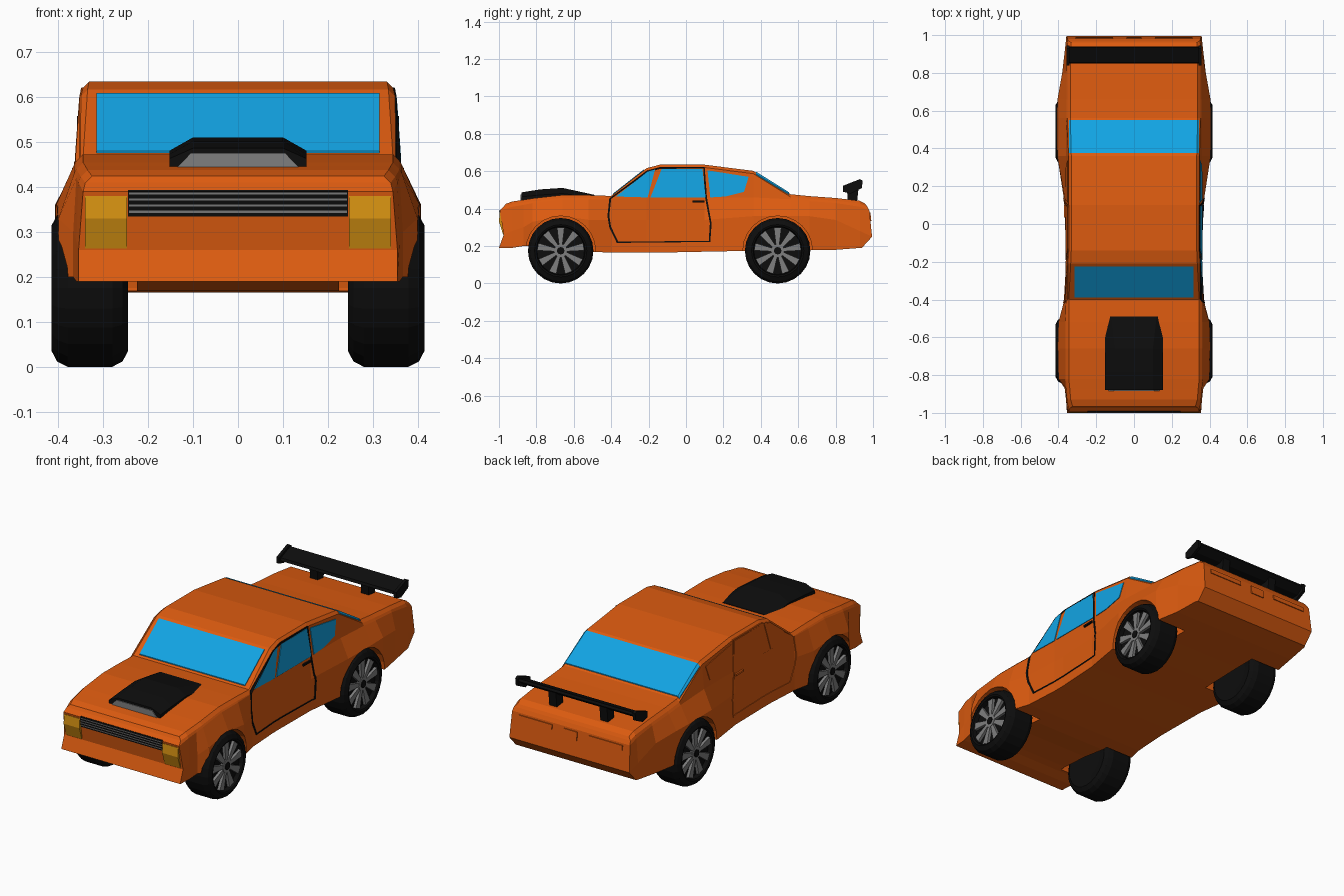
import bpy, bmesh, math
from mathutils import Matrix, Vector

if "Cube" in bpy.data.objects:
    bpy.data.objects.remove(bpy.data.objects["Cube"])


def material(name, rgb):
    m = bpy.data.materials.new(name)
    m.diffuse_color = (*rgb, 1)
    m.use_nodes = True
    m.node_tree.nodes["Principled BSDF"].inputs["Base Color"].default_value = m.diffuse_color
    return m


ORANGE = material("orange paint", (0.72, 0.105, 0.005))
BLUE = material("blue glass", (0.006, 0.37, 0.77))
BLACK = material("black rubber", (0.004, 0.004, 0.004))
GREY = material("grey metal", (0.21, 0.21, 0.21))
AMBER = material("amber lamp", (0.68, 0.29, 0.006))


def make(name, verts, faces, mat):
    bm = bmesh.new()
    vs = [bm.verts.new(v) for v in verts]
    for f in faces:
        bm.faces.new([vs[i] for i in f])
    bmesh.ops.recalc_face_normals(bm, faces=bm.faces)
    me = bpy.data.meshes.new(name)
    bm.to_mesh(me)
    bm.free()
    me.materials.append(mat)
    ob = bpy.data.objects.new(name, me)
    bpy.context.collection.objects.link(ob)
    return ob


def place(axis, a, b, c):
    """Put a 2D point (a, b) at depth c along the given axis."""
    return {"X": (c, a, b), "Y": (a, c, b), "Z": (a, b, c)}[axis]


def prism(name, pts, axis, lo, hi, mat):
    n = len(pts)
    verts = [place(axis, a, b, c) for c in (lo, hi) for a, b in pts]
    faces = [tuple(range(n)), tuple(range(n, 2 * n))]
    faces += [(i, (i + 1) % n, n + (i + 1) % n, n + i) for i in range(n)]
    return make(name, verts, faces, mat)


def ring_prism(name, pts, width, axis, lo, hi, mat):
    """Prism with a hole: a thin outline following pts."""
    n = len(pts)
    c = sum((Vector(p) for p in pts), Vector((0, 0))) / n
    inner = [Vector(p) + (c - Vector(p)).normalized() * width for p in pts]
    verts = [place(axis, a, b, d) for d in (lo, hi) for loop in (pts, inner) for a, b in loop]
    faces = []
    for i in range(n):
        j = (i + 1) % n
        for p, q in ((0, 1), (2, 3), (0, 2), (1, 3)):
            faces.append((p * n + i, p * n + j, q * n + j, q * n + i))
    return make(name, verts, faces, mat)


def rect(a0, b0, a1, b1):
    return [(a0, b0), (a1, b0), (a1, b1), (a0, b1)]


def boolean(ob, other, op):
    """Apply a boolean, then remove the other object."""
    mod = ob.modifiers.new("cut", "BOOLEAN")
    mod.object, mod.operation, mod.solver = other, op, "EXACT"
    mat = ob.data.materials[0]
    bpy.context.view_layer.update()
    me = bpy.data.meshes.new_from_object(ob.evaluated_get(bpy.context.evaluated_depsgraph_get()))
    ob.modifiers.clear()
    ob.data = me
    me.materials.clear()
    me.materials.append(mat)
    for p in me.polygons:
        p.material_index = 0
    bpy.data.objects.remove(other)


# ---- Body shell: y, bottom z, wide x, wide z, belt x, belt z, top x, top z
STATIONS = [
    (-0.985, .19, .355, .26, .345, .39, .340, .425),
    (-0.93, .19, .360, .28, .355, .41, .350, .438),
    (-0.87, .20, .367, .30, .360, .42, .355, .447),
    (-0.82, .20, .400, .33, .365, .43, .360, .455),
    (-0.66, .19, .405, .36, .365, .45, .360, .473),
    (-0.52, .17, .400, .34, .365, .45, .360, .472),
    (-0.40, .165, .368, .34, .360, .45, .360, .468),
    (-0.21, .165, .357, .34, .360, .46, .350, .617),
    (-0.14, .165, .357, .34, .360, .46, .347, .635),
    (0.10, .17, .366, .34, .360, .46, .347, .635),
    (0.36, .175, .406, .36, .360, .46, .347, .602),
    (0.56, .18, .408, .36, .360, .45, .352, .477),
    (0.66, .18, .405, .36, .360, .44, .352, .467),
    (0.80, .18, .380, .34, .358, .43, .352, .457),
    (0.93, .19, .365, .28, .355, .41, .350, .442),
    (0.975, .19, .358, .25, .352, .39, .347, .425)]
NOSE = (-1.0, -.975, -.995, -.975, -.965)
TAIL = (.94, .995, .98, .97, .96)


def shell(name):
    verts, faces = [], []
    for k, (y, zb, xw, zw, xs, zs, xt, zt) in enumerate(STATIONS):
        half = [(xw, zb), (xw, zw), (xs, zs), (xt, zt - .015), (xt - .015, zt)]
        ys = NOSE if k == 0 else TAIL if k == len(STATIONS) - 1 else (y,) * 5
        verts += [(x, yy, z) for (x, z), yy in zip(half, ys)]
        verts += [(-x, yy, z) for (x, z), yy in reversed(list(zip(half, ys)))]
    for k in range(len(STATIONS) - 1):
        a, b = k * 10, k * 10 + 10
        faces += [(a + i, a + (i + 1) % 10, b + (i + 1) % 10, b + i) for i in range(10)]
    for a in (0, len(STATIONS) * 10 - 10):
        faces += [(a + i, a + i + 1, a + 8 - i, a + 9 - i) for i in range(4)]
    return make(name, verts, faces, ORANGE)


def wrap(piece, shift=(0, 0, 0), widen=1.0):
    """Trim a piece so it lies just proud of the body surface."""
    skin = shell("skin_helper")
    skin.data.transform(Matrix.Translation(shift) @ Matrix.Diagonal((widen, 1, 1, 1)))
    boolean(piece, skin, "INTERSECT")
    return piece


body = shell("body")

# ---- Wheel wells
AXLES = {"front": -.67, "rear": .49}
for y in AXLES.values():
    for s in (1, -1):
        circle = [(y + .186 * math.cos(t * math.tau / 24), .175 + .186 * math.sin(t * math.tau / 24))
                  for t in range(24)]
        boolean(body, prism("well_cutter", circle, "X", s * .225, s * .6, ORANGE), "DIFFERENCE")

# ---- Windshield and rear window
wrap(prism("windshield", [(-.315, -.39), (.315, -.39), (.315, -.225), (-.315, -.225)],
           "Z", .43, .75, BLUE), (0, 0, .005))
wrap(prism("rear_window", rect(-.345, .375, .345, .55), "Z", .42, .75, BLUE), (0, 0, .005))

# ---- Side windows, door seam and handle (left side is all body colour)
SIDE_WINDOWS = {
    "vent_window": [(-.375, .465), (-.205, .598), (-.165, .61), (-.205, .46)],
    "door_window": [(-.19, .46), (-.13, .613), (.088, .613), (.105, .46)],
    "quarter_window": [(.13, .46), (.115, .605), (.335, .57), (.31, .49), (.21, .465)]}
DOOR = [(-.41, .455), (-.42, .36), (-.41, .30), (-.37, .217), (.13, .222), (.137, .32),
        (.112, .46), (.10, .622), (-.14, .622), (-.21, .602)]
for s, side, glass, line in ((1, "right", BLUE, BLACK), (-1, "left", ORANGE, ORANGE)):
    lo, hi = s * .31, s * .5
    for name, pts in SIDE_WINDOWS.items():
        wrap(prism(f"{side}_{name}", pts, "X", lo, hi, glass), widen=1.010)
    wrap(ring_prism(f"{side}_door_seam", DOOR, .010, "X", lo, hi, line), widen=1.008)
    wrap(prism(f"{side}_door_handle", rect(.035, .433, .10, .443), "X", lo, hi, line), widen=1.025)

# ---- Grille, bars and headlights
wrap(prism("grille", rect(-.245, .335, .245, .394), "Y", -1.1, -.93, BLACK), (0, -.003, 0))
for i in range(4):
    z = .343 + .0135 * i
    wrap(prism(f"grille_bar_{i + 1}", rect(-.243, z, .243, z + .005), "Y", -1.1, -.93, GREY),
         (0, -.005, 0))
for s, side in ((1, "right"), (-1, "left")):
    prism(f"{side}_headlight", [(-.978, .263), (-1.0, .33), (-.996, .38), (-.95, .38), (-.95, .263)],
          "X", s * .247, s * .341, AMBER)
    # ---- Tail lamps
    wrap(prism(f"{side}_tail_lamp", rect(s * .11, .355, s * .31, .38), "Y", .9, 1.1, ORANGE),
         (0, .005, 0))
wrap(prism("rear_plate", rect(-.04, .335, .04, .38), "Y", .9, 1.1, ORANGE), (0, .005, 0))

# ---- Hood scoop with its intake
sv, sf = [], []
for y, low, top, w in ((-.88, .435, .487, .10), (-.78, .44, .503, .10),
                       (-.66, .44, .511, .10), (-.49, .44, .474, .12)):
    h = min(.03, (top - .44) * .5)
    half = [(.153, low), (.153, top - h), (w, top)]
    sv += [(x, y, z) for x, z in half] + [(-x, y, z) for x, z in reversed(half)]
for a in (0, 6, 12):
    sf += [(a + i, a + (i + 1) % 6, a + 6 + (i + 1) % 6, a + 6 + i) for i in range(6)]
make("hood_scoop", sv, sf + [tuple(range(6)), tuple(range(18, 24))], BLACK)
prism("scoop_intake", [(-.138, .442), (.138, .442), (.105, .476), (-.105, .476)],
      "Y", -.885, -.877, GREY)

# ---- Rear wing, end plates and stands
prism("wing_blade", [(.85, .502), (.855, .516), (.935, .548), (.94, .535), (.90, .505)],
      "X", -.35, .35, BLACK)
for s, side in ((1, "right"), (-1, "left")):
    prism(f"{side}_wing_end", [(.84, .49), (.838, .522), (.93, .558), (.945, .55), (.94, .51), (.88, .48)],
          "X", s * .342, s * .358, BLACK)
    prism(f"{side}_wing_stand", [(.865, .44), (.915, .44), (.925, .53), (.86, .51)],
          "X", s * .13, s * .175, BLACK)

# ---- Wheels: lathed tyre, tapered spokes and hub
TYRE = [(.25, .10), (.245, .14), (.257, .163), (.28, .175), (.38, .175), (.403, .163),
        (.415, .14), (.411, .131), (.388, .127)]
N = 24
for axle, yc in AXLES.items():
    for s, side in ((1, "right"), (-1, "left")):
        def spot(x, r, a):
            return (s * x, yc + r * math.cos(a), .175 + r * math.sin(a))
        verts = [spot(x, r, i * math.tau / N) for x, r in TYRE for i in range(N)]
        faces = [(k * N + i, k * N + (i + 1) % N, (k + 1) * N + (i + 1) % N, (k + 1) * N + i)
                 for k in range(len(TYRE) - 1) for i in range(N)]
        faces += [tuple(range(N)), tuple(range((len(TYRE) - 1) * N, len(TYRE) * N))]
        make(f"{axle}_{side}_tyre", verts, faces, BLACK)
        sv, sf = [], []
        for k in range(9):
            a, b = k * math.tau / 9 + math.pi / 2, len(sv)
            for x in (.385, .403):
                sv += [spot(x, .03, a - .3), spot(x, .126, a - .16),
                       spot(x, .126, a + .16), spot(x, .03, a + .3)]
            sf += [tuple(b + i for i in f) for f in ((0, 1, 2, 3), (4, 5, 6, 7), (0, 1, 5, 4),
                                                     (1, 2, 6, 5), (2, 3, 7, 6), (3, 0, 4, 7))]
        make(f"{axle}_{side}_spokes", sv, sf, GREY)
        for name, r, x, mat in (("hub", .036, .405, GREY), ("hub_cap", .02, .409, BLACK)):
            disc = [spot(0, r, i * math.tau / 12)[1:] for i in range(12)]
            prism(f"{axle}_{side}_{name}", disc, "X", s * .385, s * x, mat)
